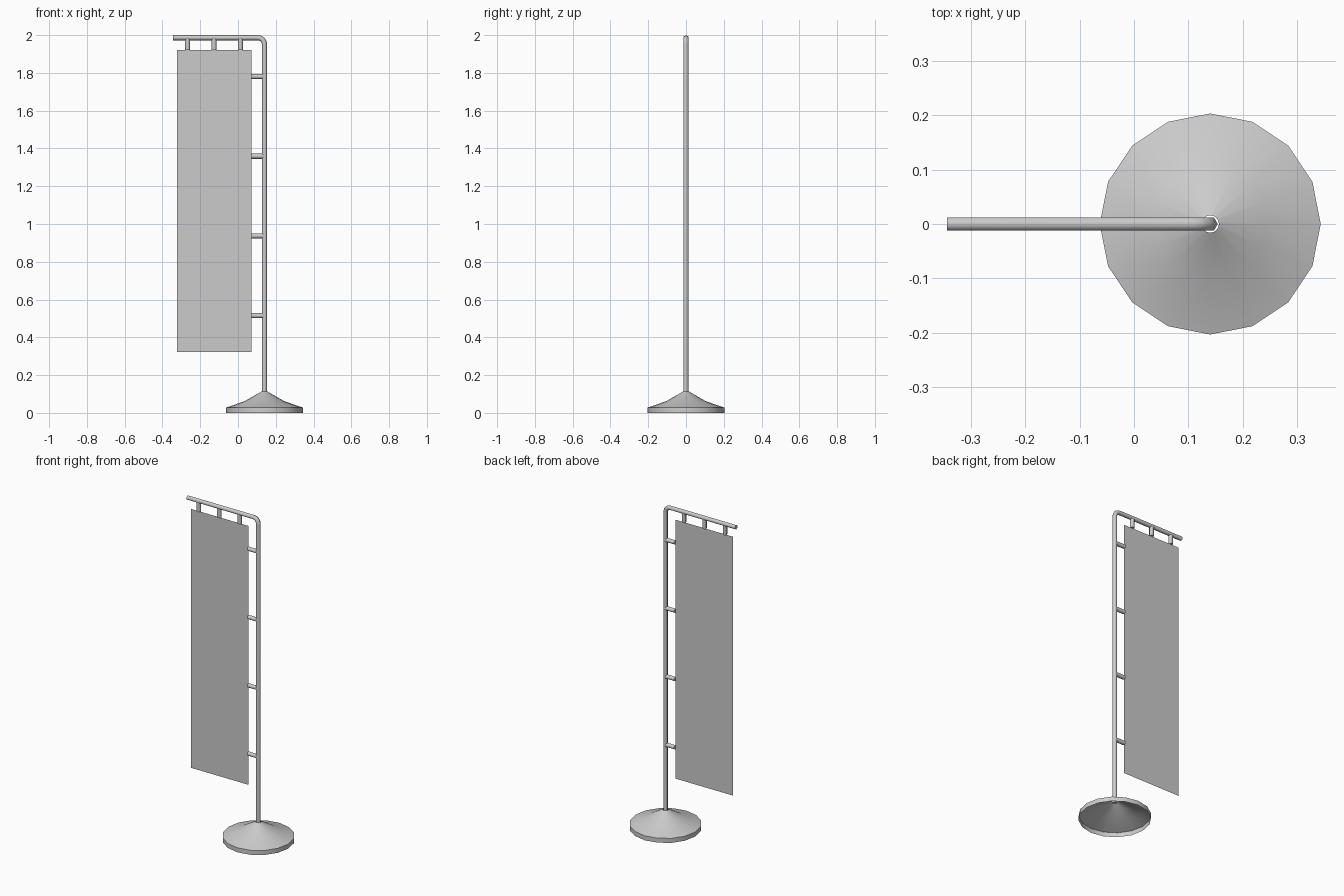
import bpy, bmesh
from math import sin, cos, pi, radians
from mathutils import Vector

if "Cube" in bpy.data.objects:
    bpy.data.objects.remove(bpy.data.objects["Cube"])

R = 0.0138      # tube radius (six-sided)
PX = 0.14       # pole x
BZ = 2.0 - R    # top bar z


def finish(name, bm, angle=None):
    bmesh.ops.recalc_face_normals(bm, faces=bm.faces)
    me = bpy.data.meshes.new(name)
    bm.to_mesh(me)
    bm.free()
    ob = bpy.data.objects.new(name, me)
    bpy.context.collection.objects.link(ob)
    if angle:
        bpy.ops.object.select_all(action='DESELECT')
        ob.select_set(True)
        bpy.context.view_layer.objects.active = ob
        bpy.ops.object.shade_smooth_by_angle(angle=radians(angle))
    return ob


def bridge(bm, a, b):
    n = len(a)
    for i in range(n):
        bm.faces.new((a[i], a[(i + 1) % n], b[(i + 1) % n], b[i]))


def tube(name, path, r=R, sides=6):
    """Sweep a polygon along a path lying in the xz plane."""
    bm = bmesh.new()
    pts = [Vector((x, 0, z)) for x, z in path]
    rings = []
    for i, p in enumerate(pts):
        t = (pts[min(i + 1, len(pts) - 1)] - pts[max(i - 1, 0)]).normalized()
        side = Vector((t.z, 0, -t.x))
        rings.append([bm.verts.new(p + side * r * cos(2 * pi * k / sides)
                                   + Vector((0, r * sin(2 * pi * k / sides), 0)))
                      for k in range(sides)])
    for a, b in zip(rings, rings[1:]):
        bridge(bm, a, b)
    bm.faces.new(rings[0])
    bm.faces.new(rings[-1])
    return finish(name, bm, 62)


# Base: open-bottomed 16-sided cone shell
bm = bmesh.new()
rings = [[bm.verts.new((PX + r * cos(2 * pi * k / 16), r * sin(2 * pi * k / 16), z))
          for k in range(16)]
         for r, z in ((0.203, 0), (0.203, 0.028), (0.105, 0.062), (0.016, 0.113))]
for a, b in zip(rings, rings[1:]):
    bridge(bm, a, b)
finish("base", bm, 35)

# Pole with rounded bend into the top bar
bend = 0.034
path = [(PX, 0.105)]
for i in range(5):
    a = i * pi / 8
    path.append((PX - bend + bend * cos(a), BZ - bend + bend * sin(a)))
path.append((-0.343, BZ))
tube("pole", path)

# Banner: single flat sheet
bm = bmesh.new()
bm.faces.new([bm.verts.new((x, 0, z)) for x, z in
              ((-0.323, 0.322), (0.072, 0.322), (0.072, 1.922), (-0.323, 1.922))])
finish("banner", bm)

# Hangers from the bar and ties to the pole
for i in range(3):
    x = -0.267 + 0.14 * i
    tube(f"hanger_{i + 1}", [(x, 1.922), (x, BZ)])
for i in range(4):
    z = 0.515 + 0.422 * i
    tube(f"tie_{i + 1}", [(0.072, z), (PX, z)])
